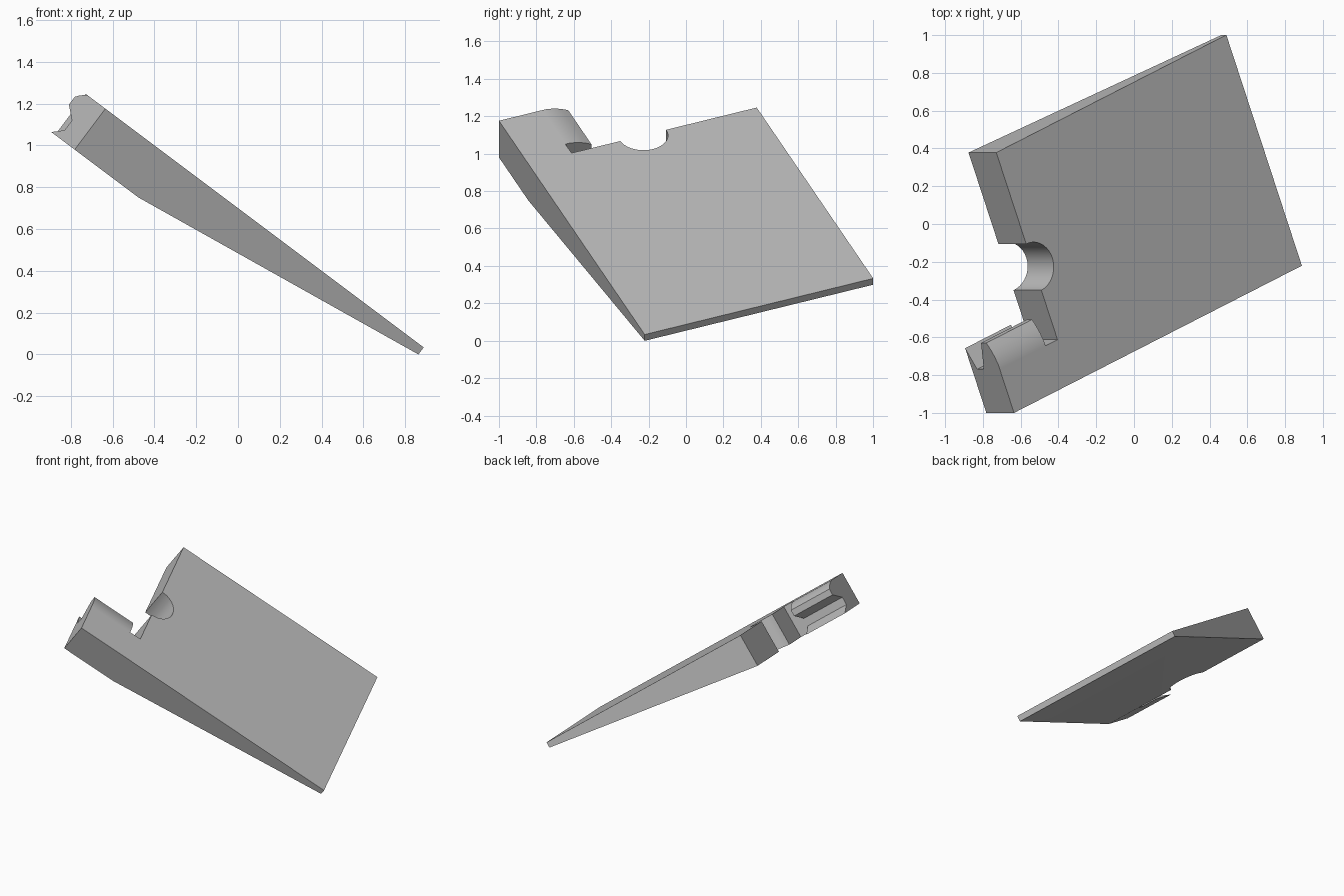
import bpy, bmesh, math
from mathutils import Matrix, Vector

cube = bpy.data.objects.get("Cube")
if cube:
    bpy.data.objects.remove(cube, do_unlink=True)

# Plate frame: u along the length, v across the width, n out of the top face
TURN = math.radians(22.25)
N = Vector((0.6, 0, 0.8))
U = Vector((0.8 * math.cos(TURN), math.sin(TURN), -0.6 * math.cos(TURN)))
V = N.cross(U)
FRAME = Matrix((U, V, N)).transposed().to_4x4()
FRAME.translation = (-0.635, -1, 1.176)

LENGTH, WIDTH, THICK, TIP = 2.058, 1.32, 0.245, 0.042
STEP = 0.413      # where the thick end stops and the taper begins
ARM = 0.25        # width of the projecting arm

grey = bpy.data.materials.new("plain grey")
grey.use_nodes = True
COLOUR = (0.5, 0.5, 0.5, 1)
grey.diffuse_color = COLOUR
grey.node_tree.nodes["Principled BSDF"].inputs["Base Color"].default_value = COLOUR


def prism(points, offset):
    """Closed prism from a flat outline pushed along an offset."""
    bm = bmesh.new()
    face = bm.faces.new([bm.verts.new(p) for p in points])
    made = bmesh.ops.extrude_face_region(bm, geom=[face])["geom"]
    for v in made:
        if isinstance(v, bmesh.types.BMVert):
            v.co += Vector(offset)
    bmesh.ops.recalc_face_normals(bm, faces=bm.faces)
    return bm


def add_object(name, bm):
    mesh = bpy.data.meshes.new(name)
    bm.to_mesh(mesh)
    bm.free()
    mesh.materials.append(grey)
    obj = bpy.data.objects.new(name, mesh)
    bpy.context.collection.objects.link(obj)
    obj.matrix_world = FRAME
    bpy.ops.object.select_all(action="DESELECT")
    obj.select_set(True)
    bpy.context.view_layer.objects.active = obj
    bpy.ops.object.shade_smooth_by_angle(angle=math.radians(30))
    return obj


# Wedge plate with arm and half-round notch
RADIUS, NOTCH_V, SEGMENTS = 0.132, 0.665, 20
arc = []
for i in range(SEGMENTS + 1):
    a = math.pi * i / SEGMENTS
    arc.append((STEP + RADIUS * math.sin(a), NOTCH_V + RADIUS * math.cos(a), 0))
outline = [(0, 0, 0), (LENGTH, 0, 0), (LENGTH, WIDTH, 0), (STEP, WIDTH, 0)]
outline += arc + [(STEP, ARM, 0), (0, ARM, 0)]
body = prism(outline, (0, 0, -THICK))
bmesh.ops.bisect_plane(body, geom=body.verts[:] + body.edges[:] + body.faces[:],
                       dist=1e-4, plane_co=(STEP, 0, 0), plane_no=(1, 0, 0))
for v in body.verts:
    if v.co.z < -0.1:
        t = max(0, (v.co.x - STEP) / (LENGTH - STEP))
        v.co.z = -THICK + t * (THICK - TIP)
add_object("wedge_plate", body)

# Clip jaws along the side of the arm, given as (v, n) profiles
JAW_LENGTH = 0.327
upper = [(ARM, 0), (0.275, 0), (0.32, -0.009), (0.36, -0.023), (0.4, -0.043),
         (0.4, -0.089), (ARM, -0.141)]
lower = [(ARM, -0.2), (0.37, -THICK), (ARM, -THICK)]
for name, profile in (("upper_jaw", upper), ("lower_jaw", lower)):
    add_object(name, prism([(0, v, n) for v, n in profile], (JAW_LENGTH, 0, 0)))
